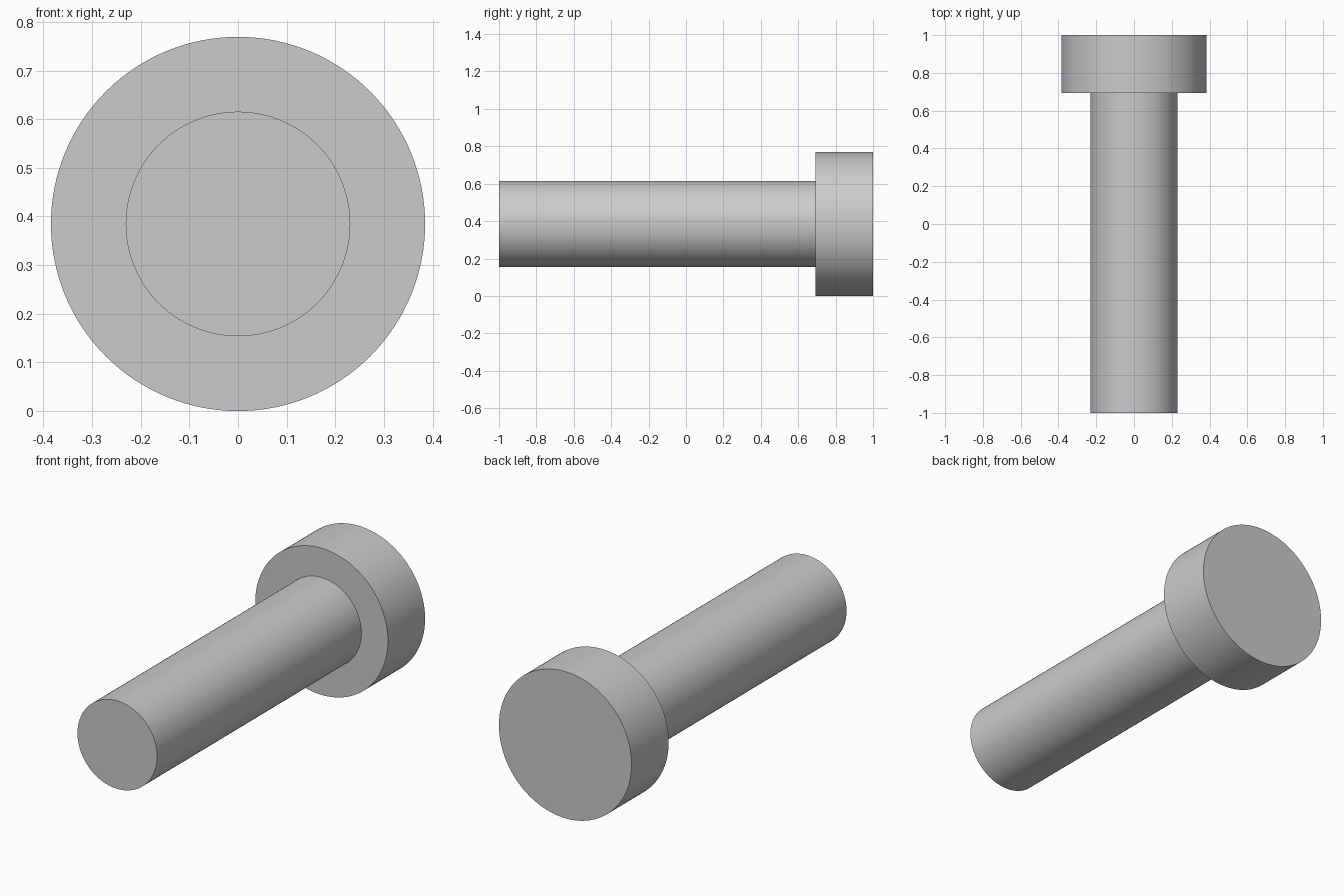
import bpy, bmesh, math
from mathutils import Vector

if "Cube" in bpy.data.objects:
    bpy.data.objects.remove(bpy.data.objects["Cube"])

HEAD_R, SHAFT_R = 0.3846, 0.2308
HEAD_Y = 0.6923            # where the shaft meets the head
SIDES = 128

# Half profile of the headed pin: (radius, y) from shaft tip to head face
profile = [(0, -1), (SHAFT_R, -1), (SHAFT_R, HEAD_Y),
           (HEAD_R, HEAD_Y), (HEAD_R, 1), (0, 1)]

# Revolve the profile around the lengthwise axis
bm = bmesh.new()
verts = [bm.verts.new((0, y, HEAD_R + r)) for r, y in profile]
edges = [bm.edges.new(pair) for pair in zip(verts, verts[1:])]
bmesh.ops.spin(bm, geom=verts + edges, cent=Vector((0, 0, HEAD_R)),
               axis=Vector((0, 1, 0)), angle=math.tau, steps=SIDES)
bmesh.ops.remove_doubles(bm, verts=bm.verts, dist=1e-5)
bmesh.ops.recalc_face_normals(bm, faces=bm.faces)

mesh = bpy.data.meshes.new("headed_pin")
bm.to_mesh(mesh)
bm.free()
pin = bpy.data.objects.new("headed_pin", mesh)
bpy.context.collection.objects.link(pin)

# Smooth round walls, sharp rims
bpy.context.view_layer.objects.active = pin
pin.select_set(True)
bpy.ops.object.shade_smooth_by_angle(angle=math.radians(30))
